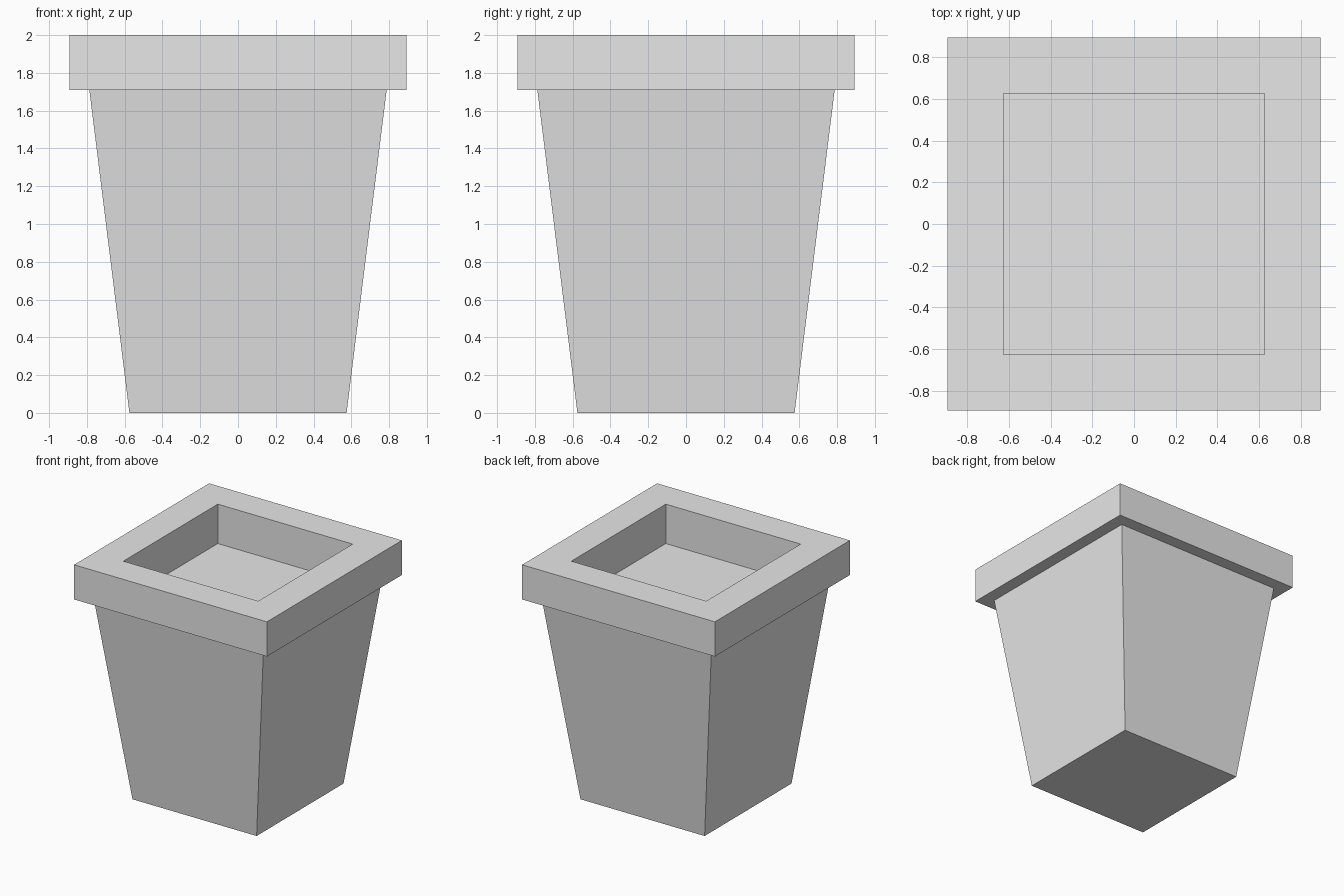
import bpy
import bmesh

cube = bpy.data.objects.get("Cube")
if cube:
    bpy.data.objects.remove(cube, do_unlink=True)

# Single plain grey finish
grey = bpy.data.materials.new("plain grey")
grey.use_nodes = True
colour = (0.8, 0.8, 0.8, 1.0)
grey.diffuse_color = colour
grey.node_tree.nodes["Principled BSDF"].inputs["Base Color"].default_value = colour


def square_loft(name, profile, cap_start=False, cap_end=False):
    """Skin a stack of square rings given as (half width, height)."""
    bm = bmesh.new()
    corners = [(-1, -1), (1, -1), (1, 1), (-1, 1)]
    rings = [[bm.verts.new((h * x, h * y, z)) for x, y in corners]
             for h, z in profile]
    for low, high in zip(rings, rings[1:]):
        for i in range(4):
            j = (i + 1) % 4
            bm.faces.new((low[i], low[j], high[j], high[i]))
    if cap_start:
        bm.faces.new(rings[0][::-1])
    if cap_end:
        bm.faces.new(rings[-1])
    mesh = bpy.data.meshes.new(name)
    bm.to_mesh(mesh)
    bm.free()
    mesh.materials.append(grey)
    obj = bpy.data.objects.new(name, mesh)
    bpy.context.collection.objects.link(obj)
    return obj


RIM_BOTTOM, TOP, FLOOR = 1.71, 2.0, 1.67
NECK, RIM, OPENING = 0.787, 0.893, 0.625

# Tapered body, closed underneath
square_loft("planter_body", [(0.575, 0), (NECK, RIM_BOTTOM)], cap_start=True)

# Overhanging rim: underside, outside, top, inner walls and recessed floor
square_loft("planter_rim",
            [(NECK, RIM_BOTTOM), (RIM, RIM_BOTTOM), (RIM, TOP),
             (OPENING, TOP), (OPENING, FLOOR)], cap_end=True)
